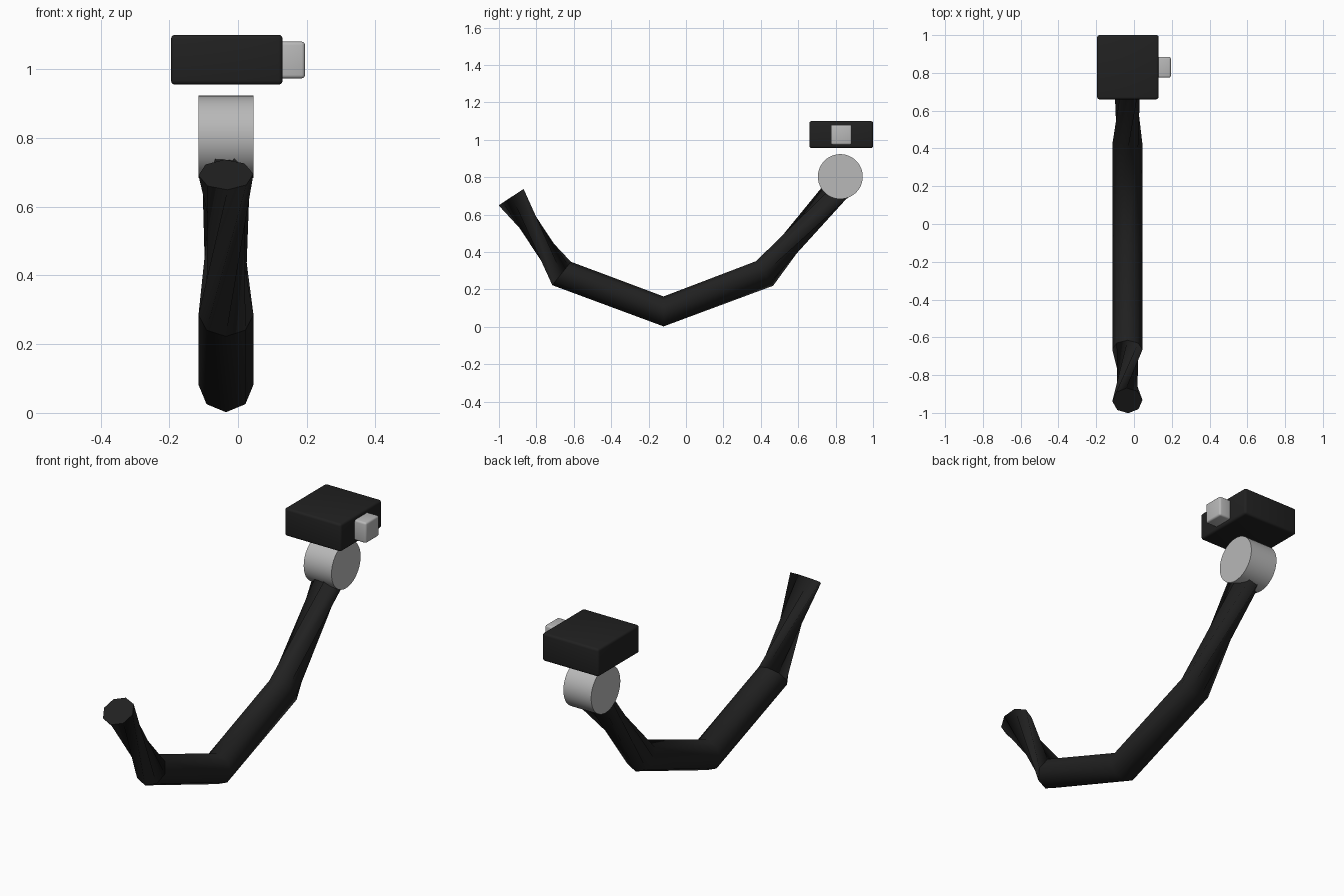
import bpy, bmesh, math
from mathutils import Vector

if "Cube" in bpy.data.objects:
    bpy.data.objects.remove(bpy.data.objects["Cube"])


def material(name, v):
    m = bpy.data.materials.new(name)
    m.diffuse_color = (v, v, v, 1)
    m.use_nodes = True
    m.node_tree.nodes["Principled BSDF"].inputs["Base Color"].default_value = m.diffuse_color
    return m


BLACK = material("black", 0.015)
GREY = material("light grey", 0.48)
CX = -0.035  # centre line of the arm


def finish(name, bm, mat, angle=30):
    bmesh.ops.recalc_face_normals(bm, faces=bm.faces[:])
    me = bpy.data.meshes.new(name)
    bm.to_mesh(me)
    bm.free()
    ob = bpy.data.objects.new(name, me)
    bpy.context.collection.objects.link(ob)
    me.materials.append(mat)
    bpy.ops.object.select_all(action='DESELECT')
    ob.select_set(True)
    bpy.context.view_layer.objects.active = ob
    bpy.ops.object.shade_smooth_by_angle(angle=math.radians(angle))
    return ob


def box(name, lo, hi, mat, bevel):
    bm = bmesh.new()
    bmesh.ops.create_cube(bm, size=1)
    for v in bm.verts:
        v.co = Vector([(a + b) / 2 + c * (b - a) for a, b, c in zip(lo, hi, v.co)])
    bmesh.ops.bevel(bm, geom=bm.edges[:], offset=bevel, segments=3,
                    profile=0.5, affect='EDGES')
    finish(name, bm, mat, 35)


# bent eight-sided arm: y, z, twist in degrees
path = [(-0.935, 0.693, -138), (-0.665, 0.285, 0), (-0.12, 0.082, 0),
        (0.42, 0.285, 0), (0.83, 0.76, 72)]
pts = [Vector((CX, y, z)) for y, z, _ in path]
bm = bmesh.new()
rings = []
for i, p in enumerate(pts):
    t = Vector()
    if i > 0:
        t += (p - pts[i - 1]).normalized()
    if i < len(pts) - 1:
        t += (pts[i + 1] - p).normalized()
    t.normalize()
    u = Vector((1, 0, 0))
    w = t.cross(u)
    ring = []
    for k in range(8):
        a = math.radians(path[i][2]) + k * math.pi / 4
        ring.append(bm.verts.new(p + 0.08 * (math.cos(a) * u + math.sin(a) * w)))
    rings.append(ring)
for r, s in zip(rings, rings[1:]):
    for k in range(8):
        j = (k + 1) % 8
        bm.faces.new((r[k], r[j], s[j], s[k]))
bm.faces.new(rings[0])
bm.faces.new(rings[-1])
finish("bent_arm", bm, BLACK, 50)

# pivot drum lying along x
bm = bmesh.new()
bmesh.ops.create_cone(bm, cap_ends=True, segments=48, radius1=0.12,
                      radius2=0.12, depth=0.16)
for v in bm.verts:
    x, y, z = v.co
    v.co = (CX + z, 0.825 + x, 0.803 + y)
finish("pivot_drum", bm, GREY)

# head block and side button
box("head_block", (-0.195, 0.66, 0.955), (0.13, 1.0, 1.1), BLACK, 0.012)
box("side_button", (0.11, 0.775, 0.973), (0.195, 0.885, 1.08), GREY, 0.01)
